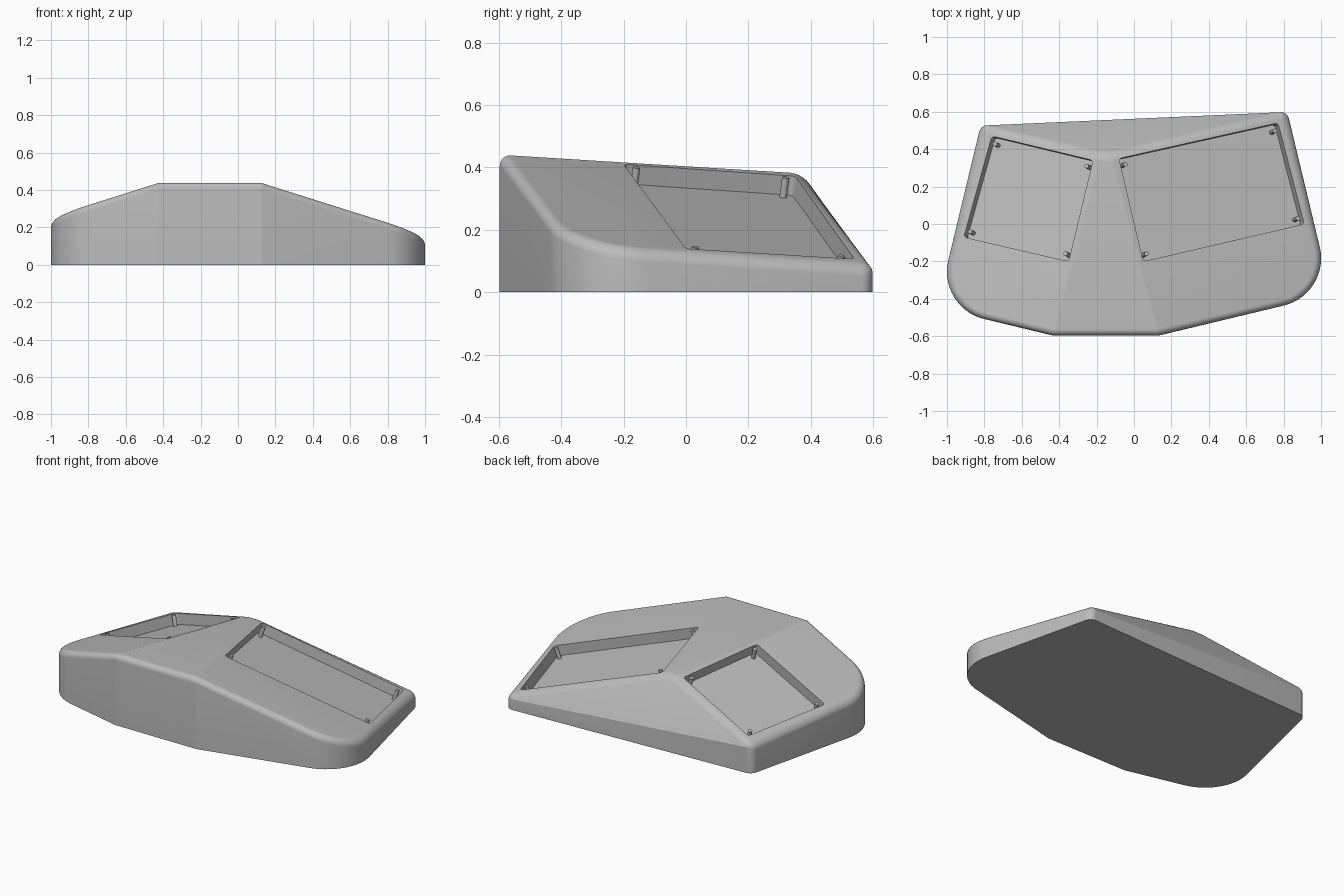
import bpy, bmesh, math
from mathutils import Vector

cube = bpy.data.objects.get("Cube")
if cube:
    bpy.data.objects.remove(cube)

grey = bpy.data.materials.new("matte_grey")
grey.use_nodes = True
grey.diffuse_color = (0.5, 0.5, 0.5, 1)
grey.node_tree.nodes["Principled BSDF"].inputs["Base Color"].default_value = (0.5, 0.5, 0.5, 1)

FRONT_Y = -0.597
DEPTH = 0.065
CORNER_R = 0.26
# per side: sign, x of the front crease, y of the back corner
SIDES = {"left": (1, 0.13, 0.599), "right": (-1, 0.43, 0.526)}


def round_edges(bm, edges, offset, segments):
    """Make the face directions agree, then round the given edges."""
    bmesh.ops.recalc_face_normals(bm, faces=bm.faces[:])
    bmesh.ops.bevel(bm, geom=edges, offset=offset, offset_type='OFFSET',
                    segments=segments, profile=0.5, affect='EDGES')
    bmesh.ops.remove_doubles(bm, verts=bm.verts[:], dist=0.0002)


def make_object(name, bm):
    bmesh.ops.recalc_face_normals(bm, faces=bm.faces[:])
    mesh = bpy.data.meshes.new(name)
    bm.to_mesh(mesh)
    bm.free()
    obj = bpy.data.objects.new(name, mesh)
    bpy.context.collection.objects.link(obj)
    mesh.materials.append(grey)
    return obj


def activate(obj):
    bpy.ops.object.select_all(action='DESELECT')
    obj.select_set(True)
    bpy.context.view_layer.objects.active = obj


def wing_z(side, x, y):
    """Height of the sloping top plane on one side."""
    s, crease, _ = SIDES[side]
    return 0.44 - 0.283 * (s * x - crease) - 0.135 * (y + 0.59)


def wing_normal(side):
    return Vector((0.283 * SIDES[side][0], 0.135, 1)).normalized()


def wing_outline(side, steps=14):
    """Plan outline of one side, from the front crease to the back corner."""
    s, crease, back = SIDES[side]
    k = 0.24
    # side line and front line are square to each other and joined by an arc
    cx = (0.82 + k * (back - FRONT_Y + k * crease)) / (1 + k * k)
    cy = FRONT_Y + k * (cx - crease)
    tilt = math.atan(k)
    along_side = Vector((-math.sin(tilt), math.cos(tilt)))
    along_front = Vector((-math.cos(tilt), -math.sin(tilt)))
    centre = Vector((cx, cy)) + CORNER_R * (along_side + along_front)
    pts = [Vector((crease, FRONT_Y))]
    for i in range(steps + 1):
        a = math.pi / 2 * i / steps
        pts.append(centre - CORNER_R * (along_side * math.cos(a) + along_front * math.sin(a)))
    pts.append(Vector((0.82, back)))
    return [(s * p.x, p.y, wing_z(side, s * p.x, p.y)) for p in pts]


# Body: plan outline raised to two sloping wings, a centre strip and a back slope
bm = bmesh.new()
wings = {side: [bm.verts.new(p) for p in wing_outline(side)] for side in SIDES}
ridge = {"left": bm.verts.new((-0.118, 0.3696, 0.3805)),
         "right": bm.verts.new((-0.182, 0.3696, 0.3805))}
L, R = wings["left"], wings["right"]
tops = [bm.faces.new(wings[s] + [ridge[s]]) for s in SIDES]
tops.append(bm.faces.new((R[0], L[0], ridge["left"], ridge["right"])))
bm.faces.new((ridge["left"], L[-1], R[-1], ridge["right"]))
loop = L + R[::-1]
base = [bm.verts.new((v.co.x, v.co.y, 0)) for v in loop]
n = len(loop)
for i in range(n):
    j = (i + 1) % n
    bm.faces.new((loop[i], loop[j], base[j], base[i]))
bm.faces.new(base)

# Rounded rim, back ridge and upright back corners
rim = [e for f in tops for e in f.edges if sum(g in tops for g in e.link_faces) == 1]
uprights = [e for v in (L[-1], R[-1]) for e in v.link_edges if e.other_vert(v) in base]
round_edges(bm, rim + uprights, 0.036, 8)
body = make_object("body", bm)

# Pocket corners in plan: inner back, outer back, outer front, inner front
POCKETS = {
    "left": [(-0.08, 0.35), (0.77, 0.54), (0.91, 0.0), (0.05, -0.2)],
    "right": [(-0.22, 0.34), (-0.76, 0.47), (-0.91, -0.07), (-0.35, -0.2)],
}


def pocket_cutter(side):
    up = wing_normal(side)
    pts = [Vector((x, y, wing_z(side, x, y))) for x, y in POCKETS[side]]
    bm = bmesh.new()
    lo = [bm.verts.new(p - up * DEPTH) for p in pts]
    hi = [bm.verts.new(p + up * 0.05) for p in pts]
    bm.faces.new(lo)
    bm.faces.new(hi)
    for i in range(4):
        j = (i + 1) % 4
        bm.faces.new((lo[i], lo[j], hi[j], hi[i]))
    posts = [e for e in bm.edges if (e.verts[0] in lo) != (e.verts[1] in lo)]
    round_edges(bm, posts, 0.018, 8)
    cutter = make_object(side + "_pocket_cutter", bm)
    cutter.hide_render = True
    return cutter


def add_pegs(side):
    """Small upright pegs in the four corners of a pocket."""
    up = wing_normal(side)
    a, b, c, d = [Vector((x, y, wing_z(side, x, y))) for x, y in POCKETS[side]]
    u, v = (b - a).normalized() * 0.027, (a - d).normalized() * 0.037
    spots = {"inner_back": a + u - v, "outer_back": b - u - v,
             "outer_front": c - u + v, "inner_front": d + u + v}
    for spot, p in spots.items():
        height = DEPTH + 0.004
        bpy.ops.mesh.primitive_cylinder_add(vertices=20, radius=0.012, depth=height,
                                            location=p - up * height / 2,
                                            rotation=up.to_track_quat('Z', 'Y').to_euler())
        peg = bpy.context.object
        peg.name = f"{side}_{spot}_peg"
        peg.data.materials.append(grey)
        bpy.ops.object.shade_smooth_by_angle(angle=math.radians(40))


# Cut both pockets, then fit their pegs
for side in SIDES:
    cutter = pocket_cutter(side)
    cut = body.modifiers.new("pocket", 'BOOLEAN')
    cut.operation = 'DIFFERENCE'
    cut.solver = 'EXACT'
    cut.object = cutter
    activate(body)
    bpy.ops.object.modifier_apply(modifier=cut.name)
    bpy.data.objects.remove(cutter)
    add_pegs(side)

activate(body)
bpy.ops.object.shade_smooth_by_angle(angle=math.radians(13))
